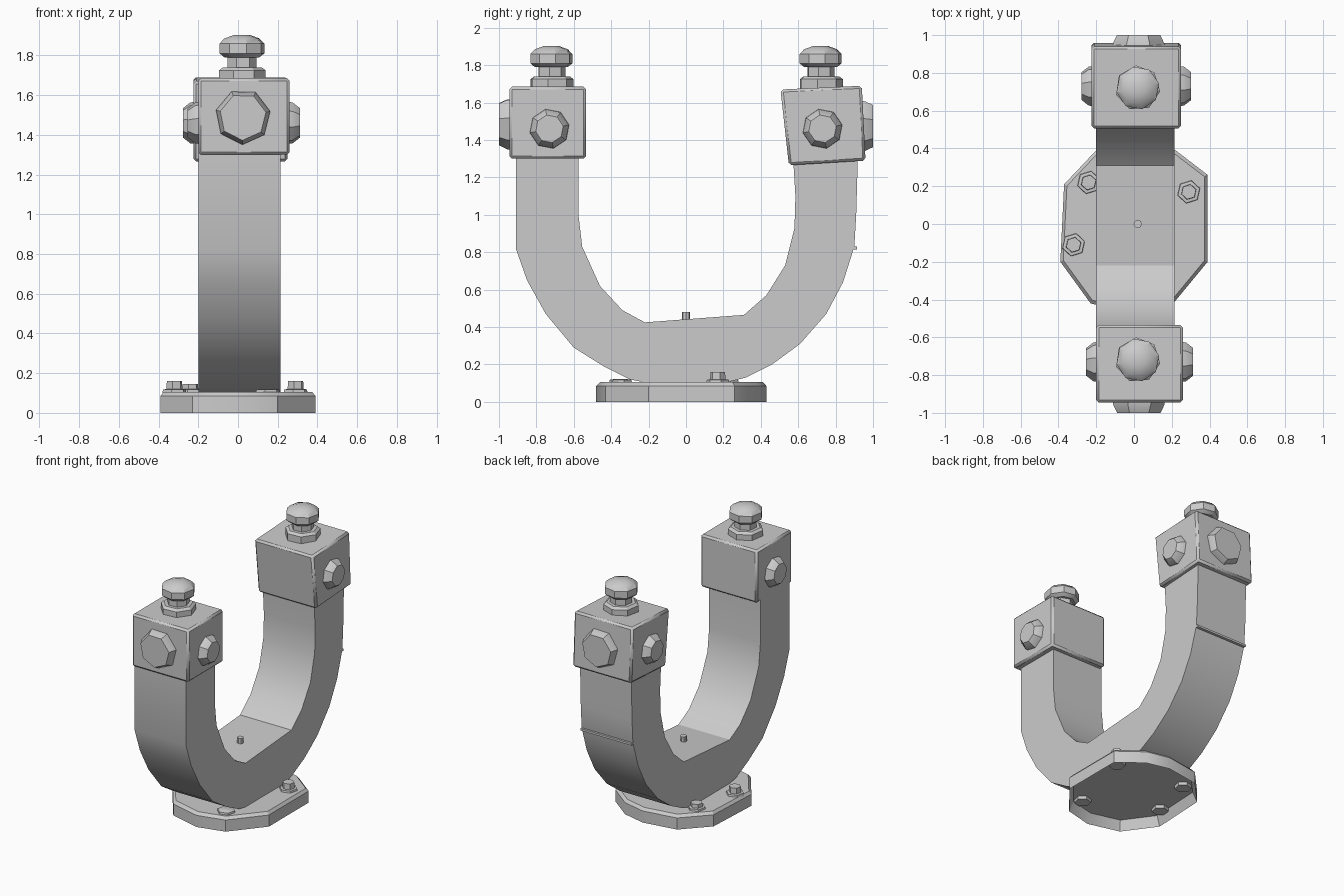
import bpy
import bmesh
import math
from mathutils import Vector

if "Cube" in bpy.data.objects:
    bpy.data.objects.remove(bpy.data.objects["Cube"], do_unlink=True)

grey = bpy.data.materials.new("plain grey")
grey.use_nodes = True
grey.diffuse_color = (0.6, 0.6, 0.6, 1)
grey.node_tree.nodes["Principled BSDF"].inputs["Base Color"].default_value = grey.diffuse_color


def finish(name, bm, bevel=0.0, angle=30):
    """Turn a bmesh into a shaded object with optional edge bevel."""
    bmesh.ops.recalc_face_normals(bm, faces=bm.faces)
    mesh = bpy.data.meshes.new(name)
    bm.to_mesh(mesh)
    bm.free()
    obj = bpy.data.objects.new(name, mesh)
    bpy.context.collection.objects.link(obj)
    mesh.materials.append(grey)
    if bevel:
        mod = obj.modifiers.new("edge bevel", "BEVEL")
        mod.width = bevel
        mod.segments = 1
        mod.limit_method = "ANGLE"
        mod.angle_limit = math.radians(45)
    bpy.ops.object.select_all(action="DESELECT")
    obj.select_set(True)
    bpy.context.view_layer.objects.active = obj
    bpy.ops.object.shade_smooth_by_angle(angle=math.radians(angle))
    return obj


def side_prism(name, profile, x0, x1, bevel=0.0):
    """Extrude a (y, z) outline along x."""
    bm = bmesh.new()
    face = bm.faces.new([bm.verts.new((x0, y, z)) for y, z in profile])
    ext = bmesh.ops.extrude_face_region(bm, geom=[face])
    moved = [v for v in ext["geom"] if isinstance(v, bmesh.types.BMVert)]
    bmesh.ops.translate(bm, verts=moved, vec=(x1 - x0, 0, 0))
    return finish(name, bm, bevel)


def bolt(name, origin, direction, rings, sides, spin=0.0):
    """Stack of (distance, radius) rings along a direction, capped at both ends."""
    bm = bmesh.new()
    turn = Vector(direction).to_track_quat("Z", "Y")
    loops = []
    for d, r in rings:
        loop = []
        for i in range(sides):
            a = spin + math.tau * i / sides
            p = turn @ Vector((r * math.cos(a), r * math.sin(a), d))
            loop.append(bm.verts.new(p + Vector(origin)))
        loops.append(loop)
    for low, high in zip(loops, loops[1:]):
        for i in range(sides):
            j = (i + 1) % sides
            bm.faces.new((low[i], low[j], high[j], high[i]))
    bm.faces.new(loops[0])
    bm.faces.new(loops[-1])
    return finish(name, bm)


# U-shaped arm: outer curve front to back, then inner curve back to front
outer = [(-.91, 1.35), (-.91, .82), (-.85, .65), (-.75, .47), (-.6, .29), (-.44, .19),
         (-.3, .12), (-.2, .1), (.2, .1), (.32, .13), (.46, .2), (.61, .31),
         (.75, .47), (.84, .64), (.9, .83), (.91, 1.0), (.92, 1.35)]
inner = [(.57, 1.35), (.585, 1.1), (.58, .93), (.53, .73), (.43, .57), (.31, .465),
         (-.22, .425), (-.34, .49), (-.46, .62), (-.555, .83), (-.575, 1.0), (-.575, 1.35)]
side_prism("curved_arm", outer + inner, -.2, .215)
side_prism("rear_arm_lip", [(.88, .815), (.915, .815), (.915, .83), (.88, .83)], -.2, .215)

# Clamp blocks on the arm ends
side_prism("front_block", [(-.945, 1.3), (-.535, 1.3), (-.535, 1.685), (-.945, 1.685)],
           -.2, .26, .014)
side_prism("rear_block", [(.55, 1.265), (.96, 1.29), (.94, 1.69), (.505, 1.67)],
           -.225, .25, .014)

# Screws on top of, beside and at the outer end of each block
for label, s, z_end, x_left, x_right in (("front", -1, 1.49, -.2, .26), ("rear", 1, 1.48, -.225, .25)):
    top = (.02, s * .72, 1.66)
    bolt(label + "_screw_collar", top, (0, 0, 1), [(0, .12), (.065, .12), (.08, .1)], 7, .3)
    bolt(label + "_screw_neck", top, (0, 0, 1), [(.05, .075), (.16, .075)], 7, .3)
    bolt(label + "_screw_head", top, (0, 0, 1),
         [(.13, .09), (.15, .115), (.2, .115), (.225, .09), (.243, .04)], 8, .2)
    bolt(label + "_end_bolt", (.025, s * .93, z_end), (0, s, 0),
         [(0, .14), (.025, .14), (.07, .118)], 7, .2)
    for side, d, x in (("left", 1, x_right), ("right", -1, x_left)):
        bolt(label + "_" + side + "_side_bolt", (x, s * .73, 1.46), (d, 0, 0),
             [(-.02, .11), (.015, .105), (.053, .075)], 8, .2)

# Base plate, hollow underneath
outline = [(.39, -.2), (.39, .26), (.22, .39), (.05, .43), (-.2, .39), (-.37, .21),
           (-.39, -.2), (-.23, -.42), (0, -.48), (.2, -.43)]
bm = bmesh.new()
floor = bm.faces.new([bm.verts.new((x, y, 0)) for x, y in outline])
lower = list(floor.verts)
middle = [bm.verts.new((x, y, .085)) for x, y in outline]
upper = [bm.verts.new((x * .96, y * .96, .105)) for x, y in outline]
for a, b in ((lower, middle), (middle, upper)):
    for i in range(len(a)):
        j = (i + 1) % len(a)
        bm.faces.new((a[i], a[j], b[j], b[i]))
bm.faces.new(upper)
bmesh.ops.recalc_face_normals(bm, faces=bm.faces)
bmesh.ops.inset_region(bm, faces=[floor], thickness=.03)
bmesh.ops.translate(bm, verts=list(floor.verts), vec=(0, 0, .07))
finish("base_plate", bm)

# Base bolts with heads above and nuts in the hollow below
for i, (x, y, h) in enumerate([(-.24, .22, .145), (-.32, -.11, .16), (.29, .17, .16), (.15, -.35, .12)]):
    bolt("base_bolt_%d" % i, (x, y, 0), (0, 0, 1),
         [(.09, .065), (.118, .06), (.12, .042), (h + .001, .04)], 6, .3)
    bolt("base_nut_%d" % i, (x, y, 0), (0, 0, 1), [(.05, .055), (.08, .06)], 6, .3)

# Small pin in the bottom of the arm
bolt("centre_pin", (.02, 0, .41), (0, 0, 1), [(0, .022), (.07, .022)], 8)
